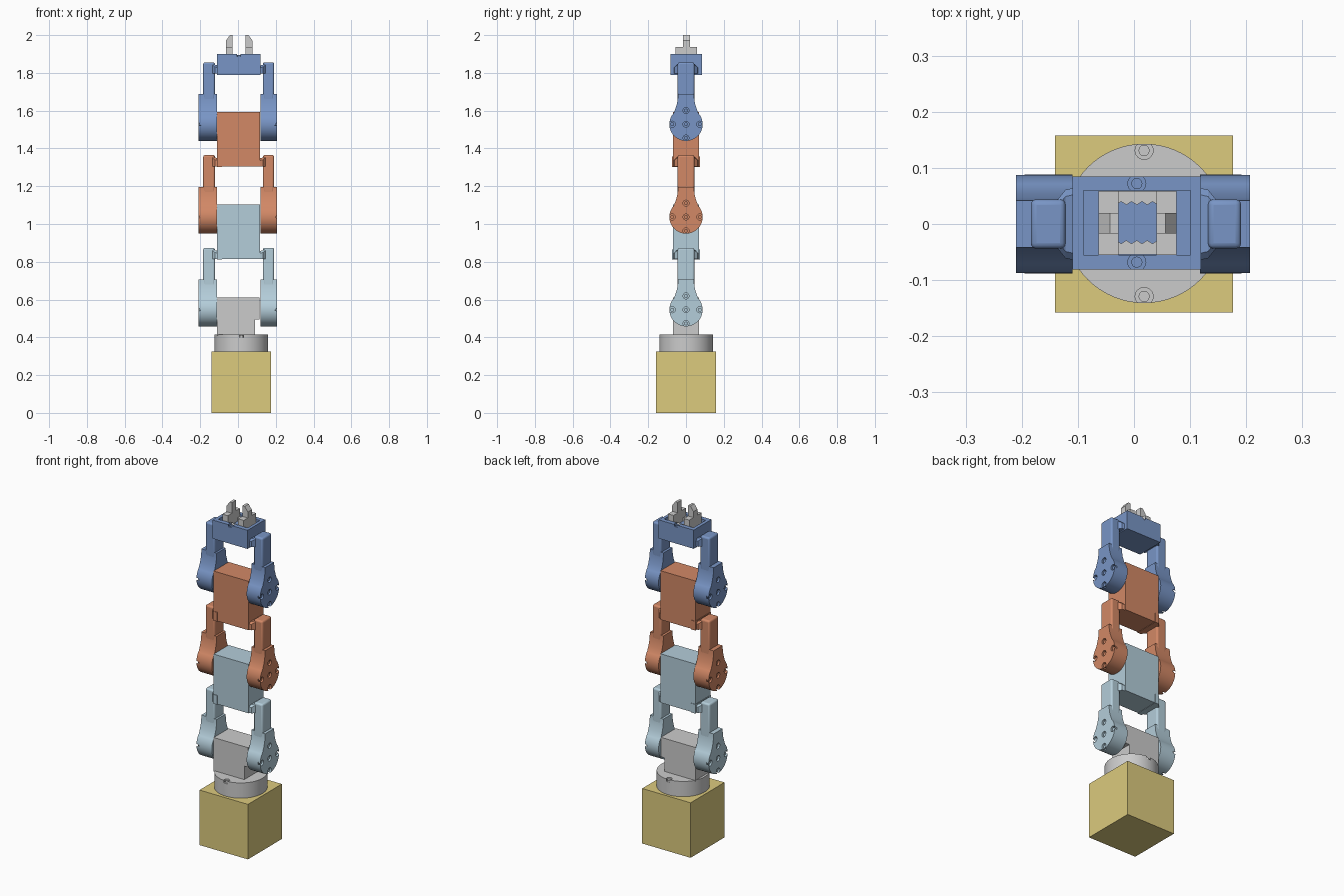
import bpy, bmesh
from math import sin, cos, radians, pi
from mathutils import Vector

if "Cube" in bpy.data.objects:
    bpy.data.objects.remove(bpy.data.objects["Cube"])


def material(name, rgb):
    m = bpy.data.materials.new(name)
    m.diffuse_color = [c ** 2.2 for c in rgb] + [1]
    m.use_nodes = True
    m.node_tree.nodes["Principled BSDF"].inputs["Base Color"].default_value = m.diffuse_color
    return m


SAND = material("sand", (0.86, 0.79, 0.49))
PALE = material("pale_blue", (0.70, 0.80, 0.85))
ORANGE = material("orange", (0.82, 0.53, 0.40))
BLUE = material("blue", (0.47, 0.58, 0.77))


def finish(bm, name, mat=None, smooth=False):
    bmesh.ops.recalc_face_normals(bm, faces=bm.faces)
    me = bpy.data.meshes.new(name)
    bm.to_mesh(me)
    bm.free()
    ob = bpy.data.objects.new(name, me)
    bpy.context.collection.objects.link(ob)
    if mat:
        me.materials.append(mat)
    if smooth:
        shade(ob)
    return ob


def activate(ob):
    bpy.ops.object.select_all(action='DESELECT')
    ob.select_set(True)
    bpy.context.view_layer.objects.active = ob


def shade(ob):
    activate(ob)
    bpy.ops.object.shade_smooth_by_angle(angle=radians(30))


def prism(name, pts, axis, a, b, mat=None, smooth=False):
    """Extrude a 2D outline along an axis from a to b."""
    place = {'x': lambda u, v, w: (w, u, v),
             'y': lambda u, v, w: (u, w, v),
             'z': lambda u, v, w: (u, v, w)}[axis]
    bm = bmesh.new()
    face = bm.faces.new([bm.verts.new(place(u, v, a)) for u, v in pts])
    new = bmesh.ops.extrude_face_region(bm, geom=[face])['geom']
    move = Vector(place(0, 0, b - a))
    bmesh.ops.translate(bm, vec=move, verts=[g for g in new if isinstance(g, bmesh.types.BMVert)])
    return finish(bm, name, mat, smooth)


def box(name, x, y, z, mat=None):
    return prism(name, [(x[0], y[0]), (x[1], y[0]), (x[1], y[1]), (x[0], y[1])], 'z', *z, mat)


def circle(u, v, r, n=24):
    return [(u + r * cos(2 * pi * i / n), v + r * sin(2 * pi * i / n)) for i in range(n)]


def cut(ob, cutters):
    """Subtract each cutter and remove it."""
    for c in cutters:
        m = ob.modifiers.new("cut", 'BOOLEAN')
        m.operation, m.solver, m.object = 'DIFFERENCE', 'EXACT', c
        activate(ob)
        bpy.ops.object.modifier_apply(modifier=m.name)
        bpy.data.objects.remove(c)


def bevel(ob, width):
    m = ob.modifiers.new("bevel", 'BEVEL')
    m.width, m.segments = width, 3
    shade(ob)


def screw_holes(ob, spots, axis, surface, depth):
    cut(ob, [prism("hole", circle(u, v, 0.016), axis, surface - depth, surface + depth) for u, v in spots])
    for u, v in spots:
        w = surface - depth
        prism("screw", circle(u, v, 0.010, 12), axis, w, w + depth * 0.6, ob.active_material, True)


def half(pts):
    """Complete an outline that is symmetric about u = 0."""
    return pts + [(-u, v) for u, v in reversed(pts)]


# base cube, turntable and first motor block
box("base_cube", (-0.141, 0.176), (-0.158, 0.158), (0, 0.325), SAND)
disc = prism("turntable", circle(0.018, 0.001, 0.142, 64), 'z', 0.325, 0.415)
screw_holes(disc, [(0.018, 0.131), (0.018, -0.129)], 'z', 0.415, 0.015)
shade(disc)
prism("base_block", [(-0.11, 0.41), (0.09, 0.41), (0.09, 0.495), (0.115, 0.495), (0.115, 0.61), (-0.11, 0.61)],
      'y', -0.07, 0.07)


# one arm of a link: teardrop hub, upright and flange to the block above
def arm(s, hub_x, post_x, block_x, z, wide, mat):
    arc = [(0.088 * cos(radians(a)), z + 0.088 * sin(radians(a))) for a in range(-84, 43, 6)]
    neck = [(0.055, z + 0.085), (0.047, z + 0.112), (0.043, z + 0.14), (0.042, z + 0.16)]
    bottom = [(0.0, z - 0.088)]
    right = arc + neck
    outline = bottom + half(right)
    hub = prism("hub", outline, 'x', *sorted(hub_x), mat)
    spots = [(0, z), (0, z + 0.073), (0, z - 0.073), (0.073, z), (-0.073, z)]
    outer = hub_x[1]
    screw_holes(hub, spots, 'x', outer, s * 0.015)
    shade(hub)
    lo, hi = sorted(post_x)
    post = box("link_arm", (lo, hi), (-0.044, 0.044), (z + 0.07, z + 0.328), mat)
    bevel(post, 0.01)
    # tapered flange
    bm = bmesh.new()
    rings = []
    for x, y, zb, zt in ((block_x, wide, z + 0.268, z + 0.31),
                         (post_x[0], wide - 0.005, z + 0.268, z + 0.315),
                         (post_x[0] + s * 0.014, 0.044, z + 0.268, z + 0.326)):
        rings.append([bm.verts.new((x, u, v)) for u, v in
                      ((-y, zb), (y, zb), (y, zt - 0.012), (y - 0.012, zt), (-y + 0.012, zt), (-y, zt - 0.012))])
    for p, q in zip(rings, rings[1:]):
        for i in range(6):
            j = (i + 1) % 6
            bm.faces.new((p[i], p[j], q[j], q[i]))
    bm.faces.new(rings[0])
    bm.faces.new(rings[-1])
    finish(bm, "arm_flange", mat)


# three stacked links
for i, mat in enumerate((PALE, ORANGE, BLUE)):
    z = 0.546 + 0.491 * i
    wide = 0.066
    arm(-1, (-0.11, -0.21), (-0.122, -0.184), -0.10, z, wide, mat)
    arm(1, (0.118, 0.207), (0.132, 0.191), 0.11, z, wide, mat)
    if i < 2:
        box("motor_block", (-0.11, 0.117), (-0.07, 0.07), (z + 0.268, z + 0.557), mat)
        box("block_tab", (-0.112, -0.085), (-0.073, 0.073), (z + 0.266, z + 0.32), mat)

# gripper housing with a recess for the racks
house = box("gripper_housing", (-0.11, 0.119), (-0.081, 0.085), (1.79, 1.9), BLUE)
cut(house, [box("recess", (-0.09, 0.101), (-0.055, 0.06), (1.87, 1.95))])
screw_holes(house, [(0.005, 0.072), (0.005, -0.068)], 'z', 1.9, 0.012)


# toothed racks facing each other
def rack(x0, x1, edge, root, tip):
    n = 14
    teeth = [(x1 + (x0 - x1) * k / n, root if k % 2 == 0 else tip) for k in range(n + 1)]
    prism("gear_rack", [(x0, edge), (x1, edge)] + teeth, 'z', 1.868, 1.89)


rack(-0.06, 0.07, 0.059, 0.040, 0.034)
rack(-0.06, 0.07, -0.054, -0.035, -0.029)

# gripper fingers: cross bar plus a chamfered jaw
for s, inner, outer in ((-1, -0.028, -0.063), (1, 0.040, 0.076)):
    lo, hi = sorted((inner, outer))
    box("finger_bar", (lo, hi), (-0.055, 0.059), (1.868, 1.937))
    prism("finger_jaw", [(inner, 1.93), (inner, 2.0), (outer - s * 0.02, 2.0), (outer, 1.972), (outer, 1.93)],
          'y', -0.017, 0.02)
